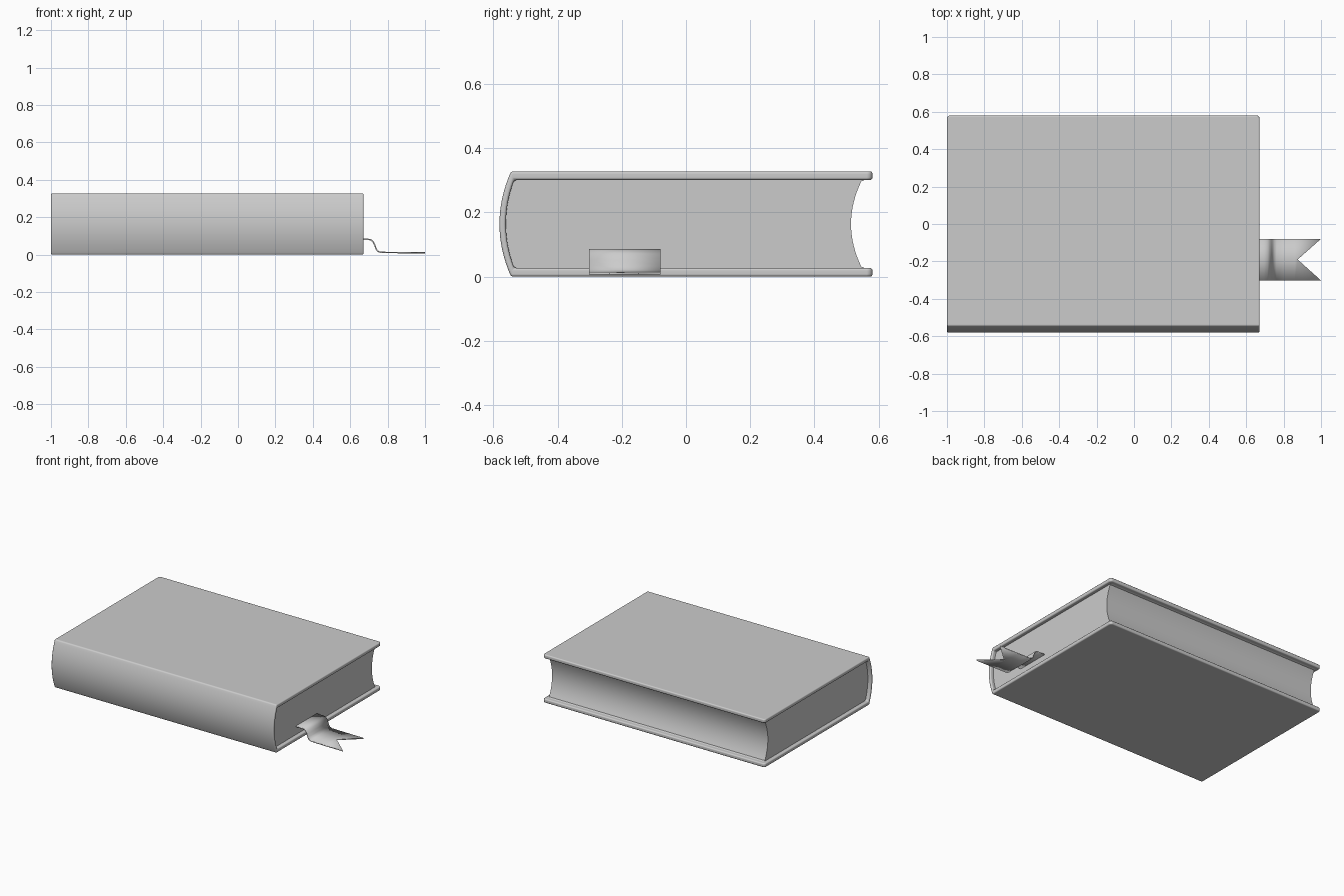
import bpy, bmesh

if "Cube" in bpy.data.objects:
    bpy.data.objects.remove(bpy.data.objects["Cube"])

X0, X1, H = -1.0, 0.672, 0.328
MID = H / 2


def arc(y_edge, y_mid, z0, z1, n=16):
    """Shallow bowed line in the yz plane running from z0 to z1."""
    pts = []
    for i in range(n + 1):
        t = 2 * i / n - 1
        pts.append((y_edge + (y_mid - y_edge) * (1 - t * t), z0 + (z1 - z0) * i / n))
    return pts


def finish(name, bm):
    bmesh.ops.recalc_face_normals(bm, faces=bm.faces[:])
    me = bpy.data.meshes.new(name)
    bm.to_mesh(me)
    bm.free()
    ob = bpy.data.objects.new(name, me)
    bpy.context.collection.objects.link(ob)
    bpy.context.view_layer.objects.active = ob
    ob.select_set(True)
    bpy.ops.object.shade_smooth_by_angle(angle=0.7)
    ob.select_set(False)
    return ob


def prism(profile, x0, x1):
    """Extrude a yz profile along x."""
    bm = bmesh.new()
    face = bm.faces.new([bm.verts.new((x0, y, z)) for y, z in profile])
    new = bmesh.ops.extrude_face_region(bm, geom=[face])["geom"]
    bmesh.ops.translate(bm, vec=(x1 - x0, 0, 0),
                        verts=[v for v in new if isinstance(v, bmesh.types.BMVert)])
    bmesh.ops.recalc_face_normals(bm, faces=bm.faces[:])
    return bm


# Cover: two boards joined by a rounded spine
T = 0.027
outer = arc(-0.545, -0.581, 0, H)
inner = arc(-0.535, -0.561, H - T, T)
bm = prism(outer + [(0.581, H), (0.581, H - T)] + inner + [(0.581, T), (0.581, 0)], X0, X1)
corners = [e for e in bm.edges
           if all(v.co.y > 0.58 for v in e.verts)
           and abs(e.verts[0].co.x - e.verts[1].co.x) < 1e-5
           and abs(e.verts[0].co.z - e.verts[1].co.z) < 0.05]
bmesh.ops.bevel(bm, geom=corners, offset=0.018, segments=3, profile=0.5, affect='EDGES')
edges = [e for e in bm.edges if e.calc_face_angle(0) > 0.7]
bmesh.ops.bevel(bm, geom=edges, offset=0.008, segments=3, profile=0.5, affect='EDGES')
cover = finish("cover", bm)
cover.modifiers.new("weighted_normals", 'WEIGHTED_NORMAL').keep_sharp = True

# Page block: rounded at the spine, hollow at the fore edge
z0, z1 = T - 0.002, H - T + 0.002
spine_side = arc(-0.538, -0.564, z0, z1)
fore_edge = [(0.562, z1)] + arc(0.546, 0.514, z1 - 0.006, z0 + 0.006) + [(0.562, z0)]
finish("pages", prism(spine_side + fore_edge, X0 + 0.024, X1 - 0.024))

# Bookmark ribbon: drops out of the pages and ends in a swallow tail
path = [(0.58, 0.082), (0.695, 0.082), (0.712, 0.079), (0.723, 0.069), (0.731, 0.052),
        (0.738, 0.032), (0.747, 0.019), (0.762, 0.0125), (0.80, 0.012), (0.86, 0.011)]
columns = (-0.302, -0.19, -0.079)
bm = bmesh.new()
rows = [[bm.verts.new((x, y, z)) for y in columns] for x, z in path]
rows.append([bm.verts.new((x, y, 0.010)) for x, y in zip((1.0, 0.875, 1.0), columns)])
for a, b in zip(rows, rows[1:]):
    for i in range(2):
        bm.faces.new((a[i], a[i + 1], b[i + 1], b[i]))
ribbon = finish("bookmark", bm)
solid = ribbon.modifiers.new("thickness", 'SOLIDIFY')
solid.thickness = 0.007
solid.offset = 0
